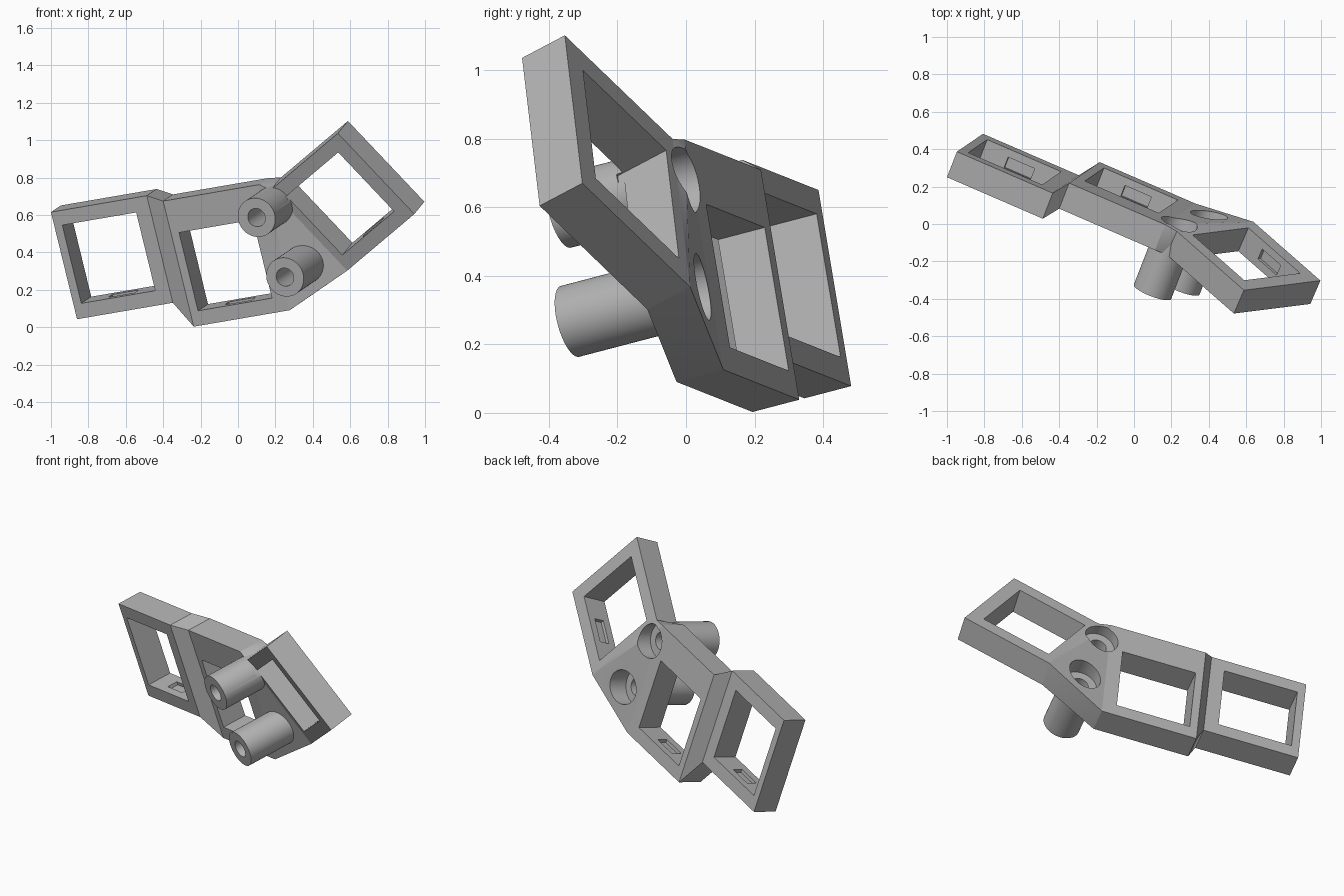
import bpy, bmesh
from mathutils import Matrix, Vector

if "Cube" in bpy.data.objects:
    bpy.data.objects.remove(bpy.data.objects["Cube"])

GREY = (0.45, 0.45, 0.45, 1)
grey = bpy.data.materials.new("plain grey")
grey.use_nodes = True
grey.diffuse_color = GREY
grey.node_tree.nodes["Principled BSDF"].inputs["Base Color"].default_value = GREY

WIDTH, DEPTH, HOLE = 0.565, 0.151, 0.436
LEFT, BOTTOM = 0.046, 0.081


def make(name, bm):
    bmesh.ops.recalc_face_normals(bm, faces=bm.faces)
    mesh = bpy.data.meshes.new(name)
    bm.to_mesh(mesh)
    bm.free()
    mesh.materials.append(grey)
    ob = bpy.data.objects.new(name, mesh)
    bpy.context.collection.objects.link(ob)
    return ob


def hull(name, points):
    bm = bmesh.new()
    for p in points:
        bm.verts.new(p)
    bmesh.ops.convex_hull(bm, input=bm.verts)
    bmesh.ops.dissolve_limit(bm, angle_limit=0.01, verts=bm.verts, edges=bm.edges)
    return make(name, bm)


def box(name, m, lo, hi):
    return hull(name, [m @ Vector((x, y, z)) for x in (lo[0], hi[0])
                       for y in (lo[1], hi[1]) for z in (lo[2], hi[2])])


def rod(name, m, centre, radius, start, end):
    bm = bmesh.new()
    bmesh.ops.create_cone(bm, cap_ends=True, segments=64, radius1=radius,
                          radius2=radius, depth=end - start)
    place = m @ Matrix.Translation((centre[0], centre[1], (start + end) / 2))
    bmesh.ops.transform(bm, matrix=place, verts=bm.verts)
    return make(name, bm)


def cut(ob, cutters):
    bpy.context.view_layer.objects.active = ob
    for c in cutters:
        mod = ob.modifiers.new("cut", "BOOLEAN")
        mod.operation = "DIFFERENCE"
        mod.solver = "EXACT"
        mod.object = c
        bpy.ops.object.modifier_apply(modifier=mod.name)


def axes(corner, across, down):
    # local x runs across the frame, y down it and z toward its back
    u = Vector(across).normalized()
    n = u.cross(Vector(down)).normalized()
    m = Matrix((u, n.cross(u), n)).transposed().to_4x4()
    m.translation = corner
    return m


def side(m, x, height):
    return [m @ Vector((x, y, z)) for y in (0, height) for z in (0, DEPTH)]


# Key frames: local axes and height
tilt = ((0.513, -0.222, 0.088), (0.143, 0.094, -0.572))
outer = axes((-1.0, 0.25, 0.615), *tilt)
middle = axes((-0.40, 0.082, 0.674), *tilt)
inner = axes((0.175, -0.164, 0.734), (0.357, -0.313, 0.301), (0.412, 0.05, -0.432))
frames = {"outer_frame": (outer, 0.597), "middle_frame": (middle, 0.70),
          "inner_frame": (inner, 0.597)}

parts, windows = {}, {}
for name, (m, h) in frames.items():
    parts[name] = box(name, m, (0, 0, 0), (WIDTH, h, DEPTH))
    low = h - BOTTOM
    windows[name] = box("window_cutter", m, (LEFT, low - HOLE, -0.02),
                        (LEFT + HOLE, low, DEPTH + 0.05))
    mid = LEFT + HOLE / 2
    notch = box("notch_cutter", m, (mid - 0.078, low - 0.02, 0.045),
                (mid + 0.078, low + 0.02, 0.108))
    cut(parts[name], [windows[name], notch])
    bpy.data.objects.remove(notch)

# Webs joining neighbouring frames
parts["outer_web"] = hull("outer_web", side(outer, WIDTH, 0.597) + side(middle, 0, 0.70))
parts["inner_web"] = hull("inner_web", side(middle, WIDTH, 0.70) + side(inner, 0, 0.597))

# Screw posts with a narrow bore and a wide recess at the back
bores = []
for name, centre, back in (("upper_post", (0.613, 0.13), 0.145),
                           ("lower_post", (0.692, 0.475), 0.14)):
    parts[name] = rod(name, middle, centre, 0.107, -0.248, back)
    bores.append(rod("bore_cutter", middle, centre, 0.05, -0.3, 0.3))
    bores.append(rod("recess_cutter", middle, centre, 0.099, 0.085, 0.35))
cut(parts["upper_post"], bores[:2] + [windows["inner_frame"]])
cut(parts["lower_post"], bores[2:])
cut(parts["inner_web"], bores)
cut(parts["middle_frame"], bores[:2])
cut(parts["inner_frame"], bores[:2])

for helper in bores + list(windows.values()):
    bpy.data.objects.remove(helper)

# Smooth the round walls and keep the corners crisp
bpy.ops.object.select_all(action="DESELECT")
for ob in parts.values():
    ob.select_set(True)
bpy.context.view_layer.objects.active = parts["inner_web"]
bpy.ops.object.shade_smooth_by_angle(angle=0.5)
